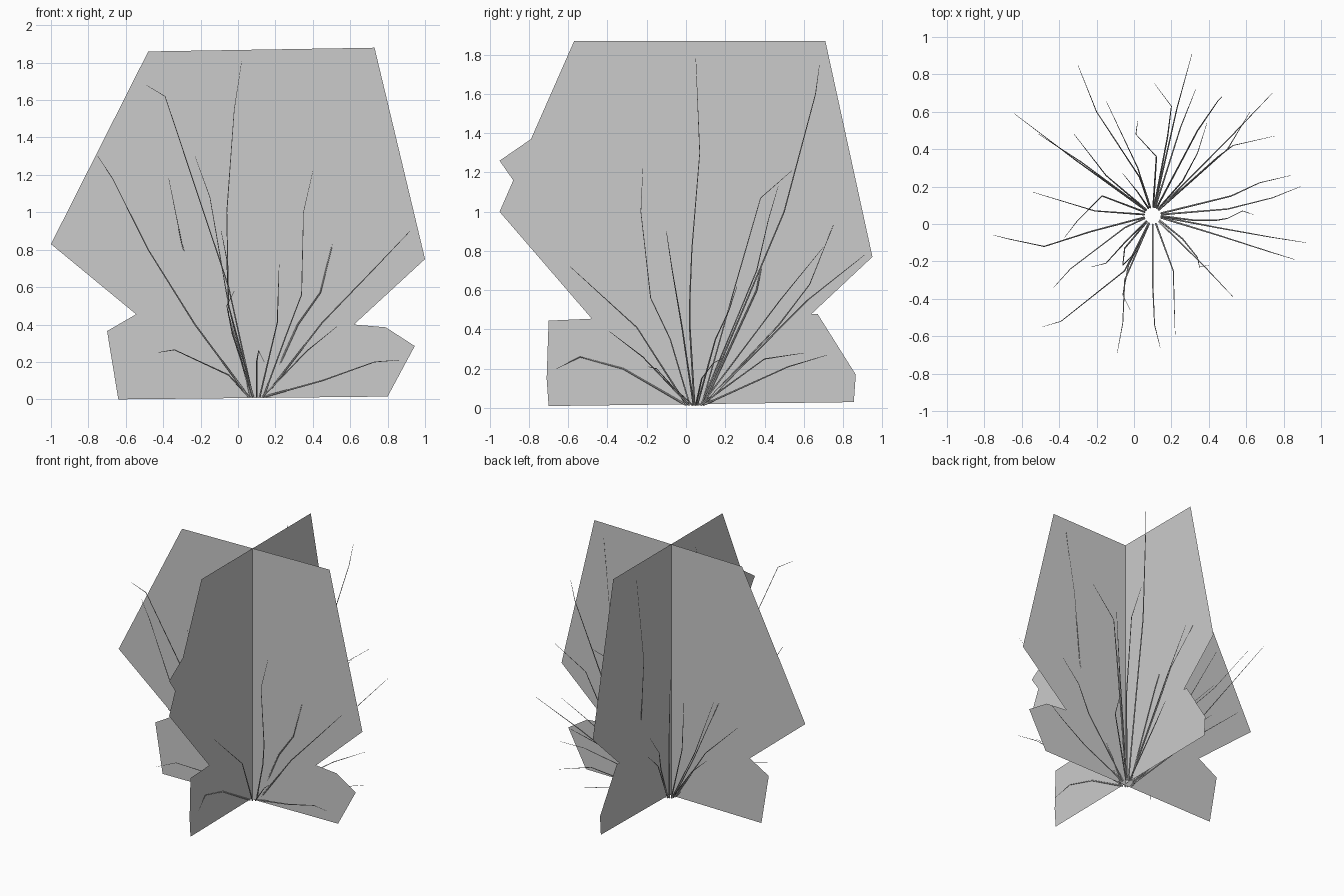
import bpy, math

CX, CY = 0.10, 0.03   # vertical axis where the two leaf cards cross


def card(name, outline, place):
    """Single flat polygon card from a 2D outline."""
    me = bpy.data.meshes.new(name)
    me.from_pydata([place(a, z) for a, z in outline], [], [list(range(len(outline)))])
    ob = bpy.data.objects.new(name, me)
    bpy.context.collection.objects.link(ob)


def stems(name, paths):
    """Thin tapering twigs that fan out from the root."""
    cu = bpy.data.curves.new(name, 'CURVE')
    cu.dimensions = '3D'
    cu.bevel_depth = 0.005
    cu.bevel_resolution = 0
    for pts in paths:
        tx, ty, _ = pts[0]
        a = math.atan2(ty - CY, tx - CX)
        full = [(CX + 0.045 * math.cos(a), CY + 0.015 + 0.045 * math.sin(a), 0.015)] + pts
        sp = cu.splines.new('POLY')
        sp.points.add(len(full) - 1)
        for i, (p, c) in enumerate(zip(sp.points, full)):
            p.co = (*c, 1)
            p.radius = 1 - 0.8 * i / (len(full) - 1)
    ob = bpy.data.objects.new(name, cu)
    bpy.context.collection.objects.link(ob)


# crossed leaf cards
card("leaf_card_wide",
     [(-.64, 0), (-.70, .365), (-.545, .455), (-1, .83), (-.48, 1.86), (.73, 1.88),
      (1, .75), (.62, .40), (.79, .385), (.945, .285), (.80, .015)],
     lambda a, z: (a, CY, z))
card("leaf_card_deep",
     [(-.70, .01), (-.71, .15), (-.70, .445), (-.48, .455), (-.95, 1.0), (-.88, 1.16),
      (-.95, 1.26), (-.79, 1.37), (-.57, 1.87), (.71, 1.87), (.95, .77), (.64, .48),
      (.67, .48), (.865, .17), (.855, .03)],
     lambda a, z: (CX, a, z))

# twigs, grouped by the direction they lean
stems("stems_back_right", [
    [(.18, .47, .42), (.20, .63, .63), (.11, .75, .93)],
    [(.23, .62, .55), (.31, .91, .78)],
    [(.25, .52, .21), (.33, .72, .27)],
    [(.53, .48, .55), (.74, .70, .82)],
    [(.34, .50, 1.0), (.45, .66, 1.6), (.47, .68, 1.75)],
    [(.50, .40, .25), (.62, .60, .28)],
    [(.45, .36, .70), (.53, .42, .96), (.75, .47, 1.13)],
    [(.26, .23, .55), (.34, .38, 1.07), (.39, .54, 1.21)],
    [(.52, .15, .35), (.67, .22, .50), (.84, .26, .62)],
    [(.50, .08, .15), (.74, .14, .23), (.89, .20, .26)],
    [(.32, .02, .40), (.44, .02, .57), (.50, .03, .81), (.58, .07, 1.3), (.64, .05, 1.78)],
])
stems("stems_front_right", [
    [(.45, -.02, .41), (.73, -.07, .70), (.92, -.10, .90)],
    [(.45, -.06, .10), (.73, -.15, .20), (.86, -.19, .21)],
    [(.37, -.22, .26), (.53, -.39, .39)],
    [(.26, -.08, .35), (.34, -.18, .56), (.35, -.23, 1.0), (.40, -.22, 1.22)],
    [(.21, -.25, .41), (.22, -.59, .72)],
    [(.10, -.32, .20), (.11, -.54, .26), (.14, -.66, .20)],
])
stems("stems_front_left", [
    [(-.05, -.30, .50), (-.06, -.53, .75), (-.09, -.69, .90)],
    [(-.03, -.22, .35), (-.06, -.38, .50), (-.02, -.46, .58)],
    [(-.05, -.13, .45), (-.06, -.22, 1.0), (-.02, -.18, 1.55), (.02, -.14, 1.81)],
    [(-.05, -.10, .50), (-.15, -.21, 1.08), (-.23, -.23, 1.30)],
    [(-.05, -.25, .60), (-.39, -.52, 1.62), (-.49, -.55, 1.68)],
    [(-.05, -.02, .13), (-.34, -.24, .265), (-.43, -.34, .25)],
    [(-.23, -.04, .40), (-.48, -.12, .80), (-.67, -.08, 1.18), (-.75, -.06, 1.30)],
    [(-.17, .15, .40), (-.30, .02, .83), (-.37, -.07, 1.18)],
])
stems("stems_back_left", [
    [(.03, .25, .30), (-.20, .60, .62), (-.30, .85, .85)],
    [(.02, .30, .35), (-.15, .66, .60)],
    [(-.15, .26, .50), (-.32, .48, 1.0)],
    [(-.31, .34, .55), (-.64, .59, 1.11)],
    [(-.28, .33, .40), (-.51, .48, .60)],
    [(-.21, .07, .42), (-.54, .17, .73)],
    [(.12, .36, .60), (.01, .48, 1.2), (.02, .55, 1.82)],
    [(.02, .17, .50), (-.06, .27, 1.0)],
])
